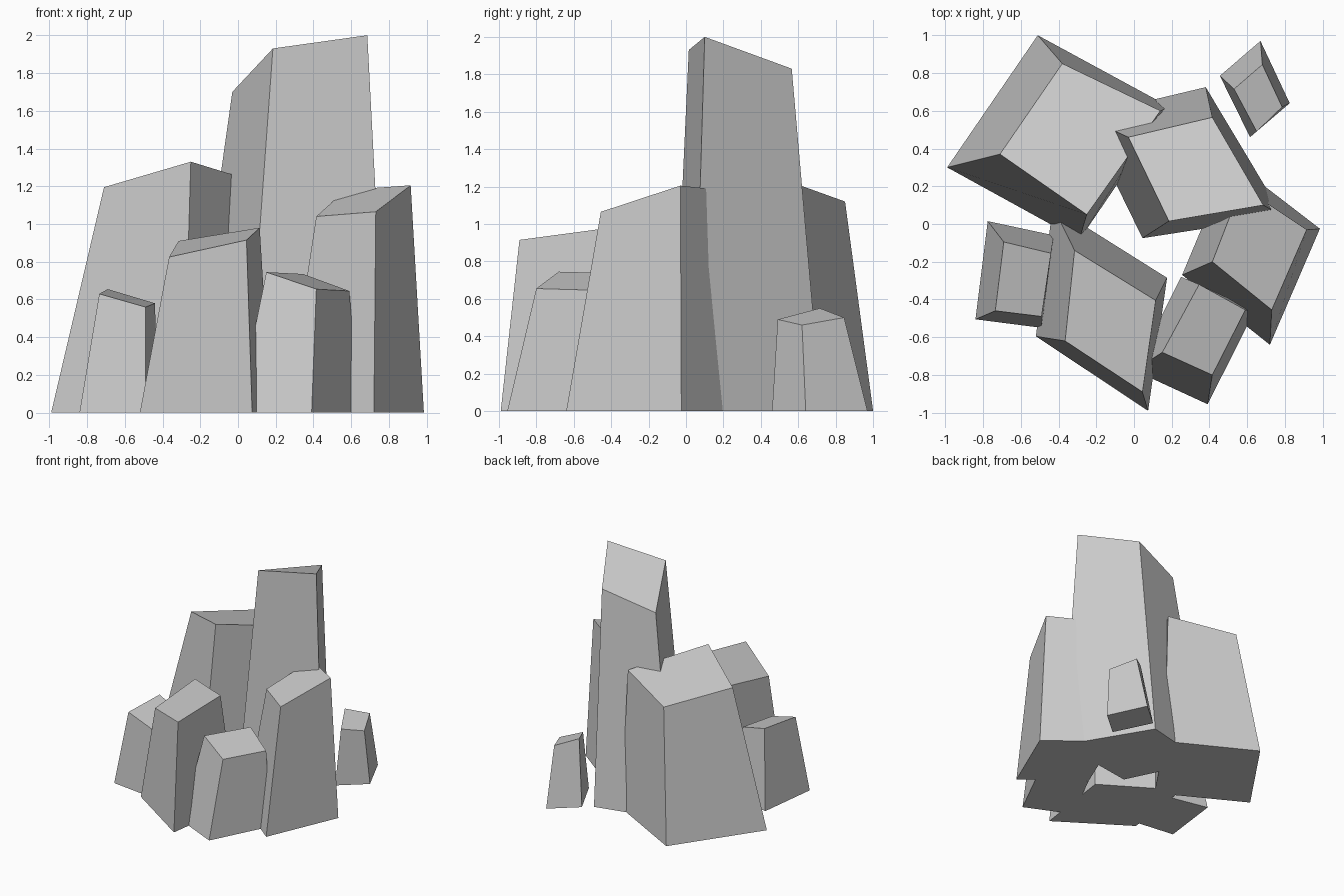
import bpy
import bmesh


def rock(name, base, top):
    """Tapered four-sided column: base corners (x, y) on the ground, slanted cap (x, y, z).
    Corners run front-left, front-right, back-right, back-left."""
    bm = bmesh.new()
    low = [bm.verts.new((x, y, 0)) for x, y in base]
    high = [bm.verts.new(p) for p in top]
    bm.faces.new(low[::-1])
    bm.faces.new(high)
    for i in range(4):
        j = (i + 1) % 4
        bm.faces.new((low[i], low[j], high[j], high[i]))
    bmesh.ops.recalc_face_normals(bm, faces=bm.faces)
    mesh = bpy.data.meshes.new(name)
    bm.to_mesh(mesh)
    bm.free()
    obj = bpy.data.objects.new(name, mesh)
    bpy.context.collection.objects.link(obj)
    return obj


# Tallest column in the middle of the cluster
rock("tall_rock",
     [(0.045, -0.075), (0.79, 0.04), (0.38, 0.725), (-0.27, 0.57)],
     [(0.185, 0.015, 1.93), (0.685, 0.10, 2.0), (0.415, 0.565, 1.83), (-0.03, 0.46, 1.70)])

# Broad column at the back left
rock("broad_back_rock",
     [(-0.99, 0.30), (-0.29, -0.085), (0.19, 0.62), (-0.51, 1.0)],
     [(-0.71, 0.37, 1.195), (-0.25, 0.05, 1.33), (0.14, 0.60, 1.21), (-0.38, 0.85, 1.12)])

# Medium column on the right
rock("right_rock",
     [(0.255, -0.27), (0.72, -0.64), (0.985, -0.025), (0.51, 0.34)],
     [(0.415, -0.20, 1.04), (0.73, -0.455, 1.065), (0.915, -0.03, 1.205), (0.57, 0.20, 1.18)])

# Medium column at the front
rock("front_rock",
     [(-0.52, -0.595), (0.075, -0.99), (0.175, -0.285), (-0.43, 0.095)],
     [(-0.365, -0.62, 0.825), (0.045, -0.89, 0.915), (0.115, -0.405, 0.98), (-0.315, -0.14, 0.91)])

# Low column at the front right
rock("low_front_rock",
     [(0.0, -0.775), (0.39, -0.955), (0.64, -0.46), (0.25, -0.28)],
     [(0.15, -0.68, 0.745), (0.415, -0.80, 0.655), (0.59, -0.455, 0.645), (0.345, -0.32, 0.735)])

# Low column on the left
rock("low_left_rock",
     [(-0.84, -0.505), (-0.49, -0.55), (-0.425, -0.06), (-0.775, 0.015)],
     [(-0.735, -0.46, 0.63), (-0.49, -0.49, 0.56), (-0.44, -0.155, 0.58), (-0.69, -0.095, 0.655)])

# Small detached stone at the back right
rock("small_back_rock",
     [(0.455, 0.785), (0.615, 0.46), (0.825, 0.64), (0.67, 0.97)],
     [(0.53, 0.715, 0.55), (0.65, 0.49, 0.49), (0.785, 0.62, 0.46), (0.68, 0.845, 0.50)])
